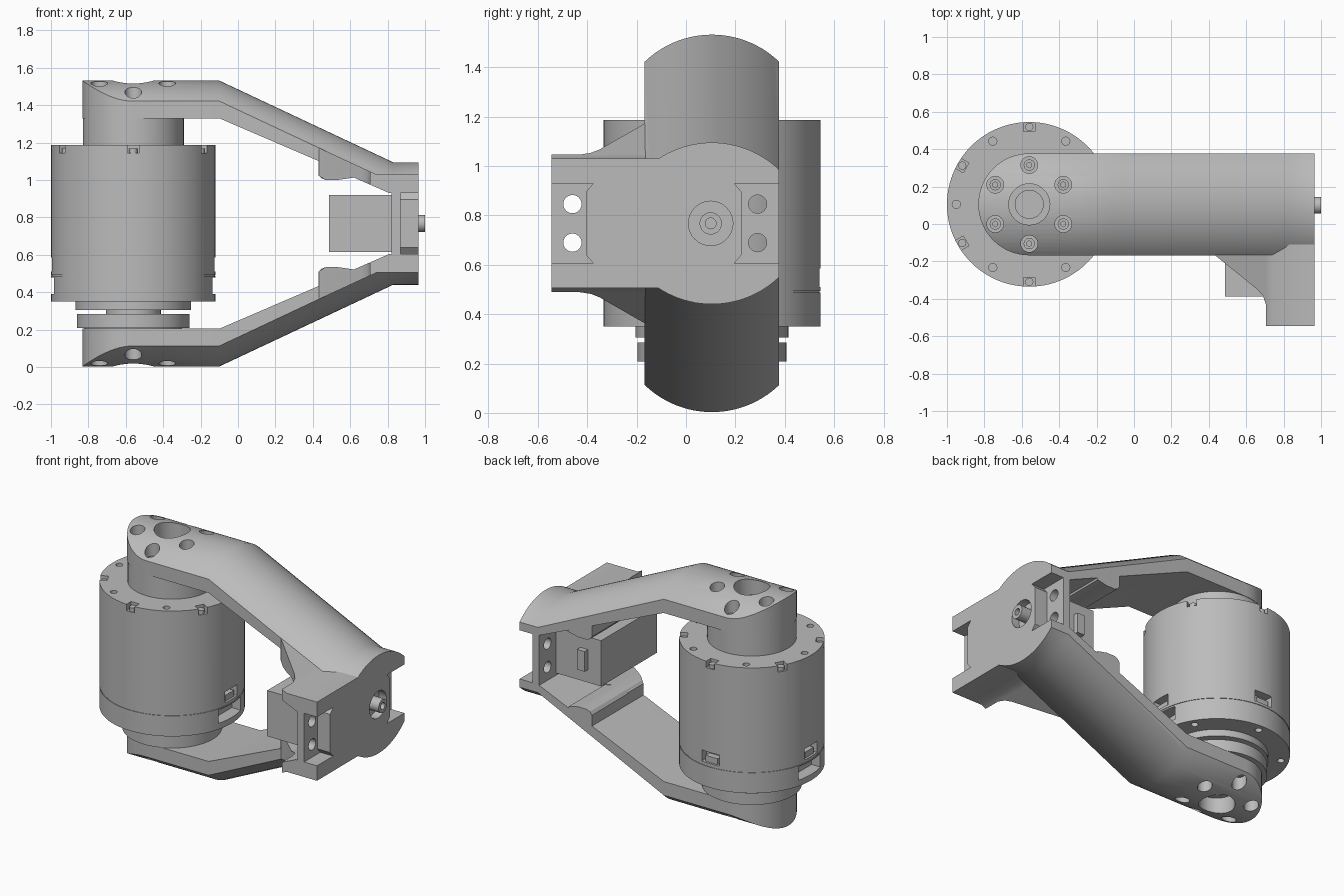
import bpy, bmesh, math
from mathutils import Matrix, Vector

if "Cube" in bpy.data.objects:
    bpy.data.objects.remove(bpy.data.objects["Cube"])

MX, MY = -0.56, 0.105      # motor axis
MID = 0.7675               # height of the symmetry plane
HALF = 0.2725              # half width of the arms

grey = bpy.data.materials.new("plain_grey")
grey.use_nodes = True
COLOUR = (0.5, 0.5, 0.5, 1)
grey.diffuse_color = COLOUR
grey.node_tree.nodes["Principled BSDF"].inputs["Base Color"].default_value = COLOUR


def finish(name, bm):
    bmesh.ops.recalc_face_normals(bm, faces=bm.faces)
    mesh = bpy.data.meshes.new(name)
    bm.to_mesh(mesh)
    bm.free()
    mesh.materials.append(grey)
    ob = bpy.data.objects.new(name, mesh)
    bpy.context.collection.objects.link(ob)
    return ob


def select(ob):
    bpy.ops.object.select_all(action='DESELECT')
    ob.select_set(True)
    bpy.context.view_layer.objects.active = ob


def smooth(ob):
    select(ob)
    bpy.ops.object.shade_smooth_by_angle(angle=math.radians(30))


def box(bm, x0, x1, y0, y1, z0, z1, turn=None):
    m = Matrix.Translation(((x0 + x1) / 2, (y0 + y1) / 2, (z0 + z1) / 2))
    m = m @ Matrix.Diagonal((x1 - x0, y1 - y0, z1 - z0, 1))
    bmesh.ops.create_cube(bm, size=1, matrix=(turn or Matrix()) @ m)


def cyl(bm, r, a, b, u, v, axis='Z', seg=32):
    # u, v is the centre: (x, y) for a z axis, (y, z) for an x axis
    if axis == 'Z':
        m = Matrix.Translation((u, v, (a + b) / 2))
    else:
        m = Matrix.Translation(((a + b) / 2, u, v)) @ Matrix.Rotation(math.pi / 2, 4, 'Y')
    bmesh.ops.create_cone(bm, cap_ends=True, segments=seg, radius1=r, radius2=r, depth=b - a, matrix=m)


def prism(bm, pts, axis, a, b):
    place = (lambda p, h: (p[0], h, p[1])) if axis == 'Y' else (lambda p, h: (p[0], p[1], h))
    face = bm.faces.new([bm.verts.new(place(p, a)) for p in pts])
    out = bmesh.ops.extrude_face_region(bm, geom=[face])
    move = Vector(place((0, 0), b - a))
    bmesh.ops.translate(bm, verts=[e for e in out["geom"] if isinstance(e, bmesh.types.BMVert)], vec=move)


def boolean(ob, bm, operation):
    tool = finish("cutter", bm)
    tool.hide_render = True
    mod = ob.modifiers.new("cut", 'BOOLEAN')
    mod.operation, mod.object, mod.solver = operation, tool, 'EXACT'
    select(ob)
    bpy.ops.object.modifier_apply(modifier=mod.name)
    bpy.data.objects.remove(tool)


def mirrored(ob, name):
    bm = bmesh.new()
    bm.from_mesh(ob.data)
    for v in bm.verts:
        v.co.z = 2 * MID - v.co.z
    smooth(finish(name, bm))
    smooth(ob)


def around(radius, degrees):
    a = math.radians(degrees)
    return MX + radius * math.cos(a), MY + radius * math.sin(a)


# Arm: domed section carried along a bent path, rounded over the motor axis
bm = bmesh.new()
rings = []
N, R = 24, 0.393
for x, drop in ((-0.9, 0), (-0.1, 0), (0.83, 1), (0.965, 1)):
    low, edge = 1.33 - 0.4 * drop, 1.422 - 0.437 * drop
    ring = [bm.verts.new((x, MY + HALF, low)), bm.verts.new((x, MY - HALF, low))]
    for i in range(N + 1):
        y = HALF * (2 * i / N - 1)
        rise = math.sqrt(R * R - y * y) - math.sqrt(R * R - HALF * HALF)
        ring.append(bm.verts.new((x, MY + y, edge + rise)))
    rings.append(ring)
for r0, r1 in zip(rings, rings[1:]):
    for i in range(len(r0)):
        j = (i + 1) % len(r0)
        bm.faces.new((r0[i], r0[j], r1[j], r1[i]))
bm.faces.new(rings[0])
bm.faces.new(rings[-1])
arm = finish("upper_arm", bm)

bm = bmesh.new()
outline = [around(HALF, 90 + 180 * i / 32) for i in range(33)]
prism(bm, outline + [(1.2, MY - HALF), (1.2, MY + HALF)], 'Z', 0.5, 1.8)
boolean(arm, bm, 'INTERSECT')

# Bolt holes and central bore in the arm
bm = bmesh.new()
cyl(bm, 0.11, 1.42, 1.8, MX, MY)
for k in range(6):
    cyl(bm, 0.045, 1.39, 1.8, *around(0.21, 30 + 60 * k), seg=24)
boolean(arm, bm, 'DIFFERENCE')
bm = bmesh.new()
cyl(bm, 0.075, 1.36, 1.5, MX, MY)
boolean(arm, bm, 'DIFFERENCE')
mirrored(arm, "lower_arm")

# Bolt heads, each with a socket
bm = bmesh.new()
for k in range(6):
    cyl(bm, 0.03, 1.38, 1.415, *around(0.21, 30 + 60 * k), seg=20)
bolts = finish("upper_arm_bolts", bm)
bm = bmesh.new()
for k in range(6):
    cyl(bm, 0.015, 1.4, 1.5, *around(0.21, 30 + 60 * k), seg=6)
boolean(bolts, bm, 'DIFFERENCE')
mirrored(bolts, "lower_arm_bolts")

# Raised pad on the inner side of each arm
bm = bmesh.new()
prism(bm, [(0.43, 1.13), (0.43, 1.03), (0.445, 1.01), (0.47, 1.0), (0.53, 1.0),
           (0.6, 1.015), (0.62, 1.06)], 'Y', MY - HALF, MY + HALF)
mirrored(finish("upper_pad", bm), "lower_pad")

# Side flange that widens the arm towards the front
bm = bmesh.new()
prism(bm, [(0.42, 1.178), (0.74, 1.03), (0.965, 1.03), (0.965, 0.93), (0.81, 0.93),
           (0.62, 1.013), (0.53, 1.0), (0.47, 1.0), (0.42, 1.03)], 'Y', -0.545, 0.0)
flange = finish("upper_flange", bm)
bm = bmesh.new()
prism(bm, [(0.43, 0.1), (0.43, -0.165), (0.66, -0.35), (0.69, -0.385), (0.705, -0.43),
           (0.705, -0.6), (1.1, -0.6), (1.1, -0.04), (0.7, -0.04)], 'Z', 0.8, 1.3)
boolean(flange, bm, 'INTERSECT')
mirrored(flange, "lower_flange")

# End plate with open pockets, screw holes and a central recess
bm = bmesh.new()
box(bm, 0.82, 0.965, -0.545, MY + HALF, 0.55, 0.985)
plate = finish("end_plate", bm)
bm = bmesh.new()
for y0, y1, c in ((-0.7, -0.405, -0.03), (0.5, 0.225, 0.03)):
    face = [(y0, 0.605), (y1 - c, 0.605), (y1, 0.64), (y1, 0.895), (y1 - c, 0.93), (y0, 0.93)]
    loop = bm.faces.new([bm.verts.new((0.87, y, z)) for y, z in face])
    out = bmesh.ops.extrude_face_region(bm, geom=[loop])
    bmesh.ops.translate(bm, verts=[e for e in out["geom"] if isinstance(e, bmesh.types.BMVert)], vec=(0.3, 0, 0))
cyl(bm, 0.09, 0.91, 1.1, 0.1, MID, 'X')
boolean(plate, bm, 'DIFFERENCE')
bm = bmesh.new()
for y in (-0.46, 0.29):
    for s in (-1, 1):
        cyl(bm, 0.037, 0.7, 0.9, y, MID + 0.078 * s, 'X', 24)
boolean(plate, bm, 'DIFFERENCE')
smooth(plate)

# Hollow stud in the recess
bm = bmesh.new()
cyl(bm, 0.045, 0.9, 1.0, 0.1, MID, 'X')
stud = finish("plate_stud", bm)
bm = bmesh.new()
cyl(bm, 0.022, 0.93, 1.1, 0.1, MID, 'X', 20)
boolean(stud, bm, 'DIFFERENCE')
smooth(stud)

# Box carried on the inside of the plate, with a plug
bm = bmesh.new()
box(bm, 0.487, 0.825, -0.388, 0.2, 0.615, 0.92)
finish("sensor_box", bm)
bm = bmesh.new()
box(bm, 0.585, 0.64, 0.19, 0.235, 0.7, 0.835)
finish("box_plug", bm)

# Motor housing: turned profile with a seam groove
bm = bmesh.new()
profile = [(0, 0.35), (0.44, 0.35), (0.44, 0.487), (0.436, 0.487), (0.436, 0.493),
           (0.44, 0.493), (0.44, 1.187), (0, 1.187)]
vs = [bm.verts.new((MX + r, MY, z)) for r, z in profile]
es = [bm.edges.new(p) for p in zip(vs, vs[1:])]
bmesh.ops.spin(bm, geom=vs + es, cent=(MX, MY, 0), axis=(0, 0, 1), angle=2 * math.pi, steps=96)
bmesh.ops.remove_doubles(bm, verts=bm.verts, dist=0.0001)
motor = finish("motor_housing", bm)

# Rim notches, tapped holes, side windows and cable openings
bm = bmesh.new()
for k in range(6):
    spin = Matrix.Translation((MX, MY, 0)) @ Matrix.Rotation(math.radians(30 + 60 * k), 4, 'Z')
    box(bm, 0.39, 0.5, -0.03, 0.03, 1.145, 1.3, spin)
    cyl(bm, 0.022, 1.15, 1.3, *around(0.39, 60 * k), seg=16)
    cyl(bm, 0.022, 0.3, 0.38, *around(0.39, 60 * k + 30), seg=16)
for a in (0, 90, 180):
    spin = Matrix.Translation((MX, MY, 0)) @ Matrix.Rotation(math.radians(a), 4, 'Z')
    box(bm, 0.385, 0.5, -0.065, 0.065, 0.51, 0.585, spin)
    if a != 90:
        box(bm, 0.36, 0.5, -0.115, 0.115, 0.39, 0.48, spin)
boolean(motor, bm, 'DIFFERENCE')
smooth(motor)

# Sockets in the windows and screws in the rim notches
bm = bmesh.new()
for a in (0, 90, 180):
    spin = Matrix.Translation((MX, MY, 0)) @ Matrix.Rotation(math.radians(a), 4, 'Z')
    box(bm, 0.37, 0.425, -0.045, 0.045, 0.51, 0.55, spin)
finish("motor_sockets", bm)
bm = bmesh.new()
for k in range(6):
    cyl(bm, 0.022, 1.13, 1.17, *around(0.414, 30 + 60 * k), seg=16)
smooth(finish("rim_screws", bm))

# Hub above the motor and stacked output discs below
for name, r, z0, z1 in (("top_hub", 0.27, 1.18, 1.335), ("lower_flange_disc", 0.31, 0.305, 0.355),
                        ("output_shaft", 0.147, 0.27, 0.31), ("output_disc", 0.302, 0.208, 0.285),
                        ("output_foot", 0.26, 0.19, 0.22)):
    bm = bmesh.new()
    cyl(bm, r, z0, z1, MX, MY, seg=64)
    smooth(finish(name, bm))
